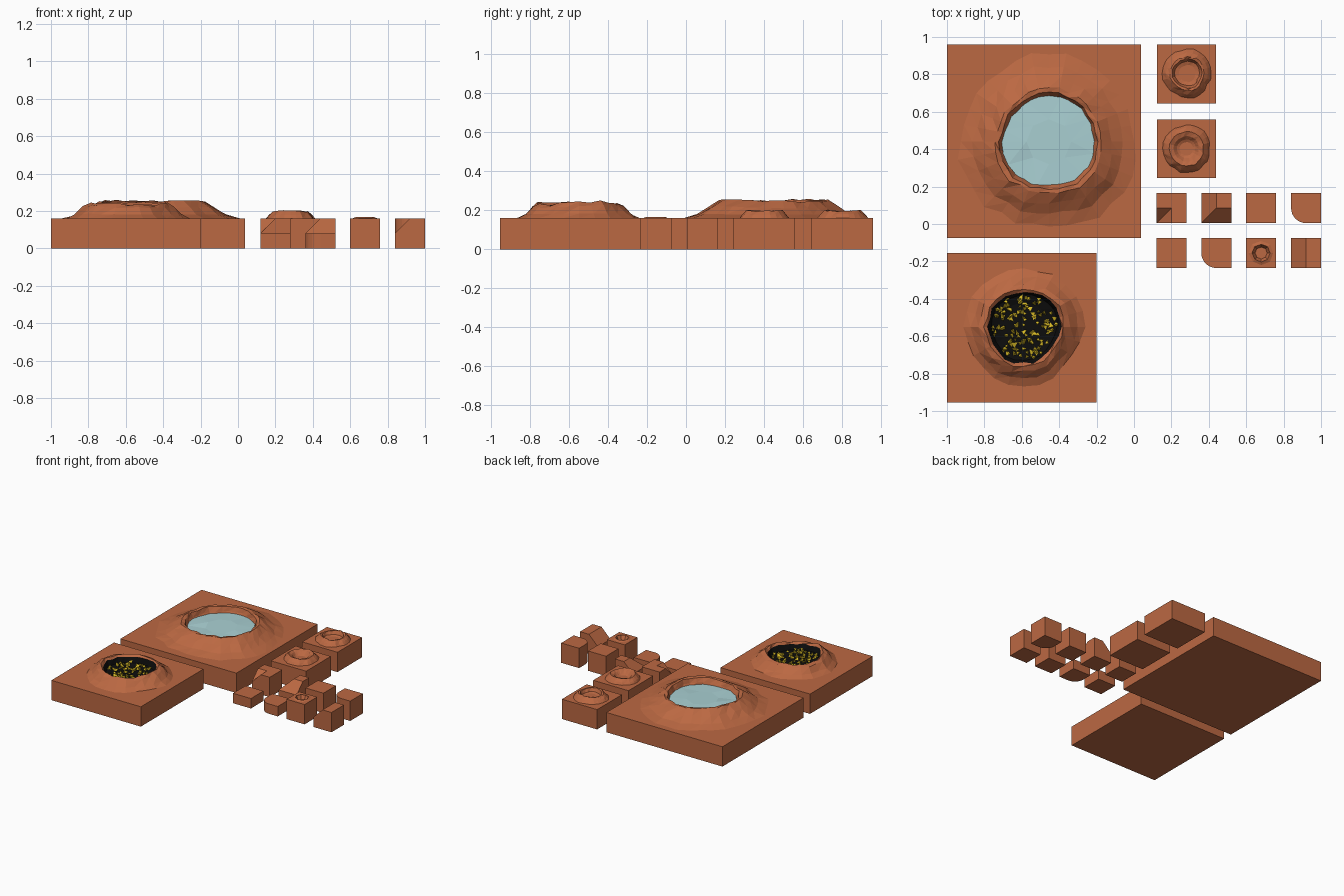
import bpy, bmesh, math, random
from mathutils import Matrix, Vector, Euler

if "Cube" in bpy.data.objects:
    bpy.data.objects.remove(bpy.data.objects["Cube"])

random.seed(7)
TOP = 0.16


def material(name, rgb):
    m = bpy.data.materials.new(name)
    m.diffuse_color = (*rgb, 1)
    m.use_nodes = True
    m.node_tree.nodes["Principled BSDF"].inputs["Base Color"].default_value = m.diffuse_color
    return m


SOIL = material("terracotta", (0.50, 0.14, 0.055))
WATER = material("pale_water", (0.40, 0.63, 0.65))
BLACK = material("black_rock", (0.004, 0.004, 0.004))
YELLOW = material("yellow_crystal", (0.70, 0.50, 0.02))


def finish(bm, name, mats, solid=True):
    # Drop the open outline to the ground and cap it
    if solid:
        rim = [e for e in bm.edges if e.is_boundary]
        new = bmesh.ops.extrude_edge_only(bm, edges=rim)["geom"]
        for v in new:
            if isinstance(v, bmesh.types.BMVert):
                v.co.z = 0
        bmesh.ops.contextual_create(
            bm, geom=[e for e in new if isinstance(e, bmesh.types.BMEdge) and e.is_boundary])
        bmesh.ops.recalc_face_normals(bm, faces=bm.faces)
    me = bpy.data.meshes.new(name)
    bm.to_mesh(me)
    bm.free()
    for m in mats:
        me.materials.append(m)
    ob = bpy.data.objects.new(name, me)
    bpy.context.collection.objects.link(ob)
    return ob


def crater_tile(name, centre, half, pit, rings, n, rough, mats=(SOIL,), inner_from=99):
    """Square tile whose top carries a crater; rings are (radius, height), outside in."""
    bm = bmesh.new()
    angles = [2 * math.pi * i / n for i in range(n)]
    ridge = [random.uniform(-1, 1) for _ in angles]
    phase = random.uniform(0, 6)
    loops = [[]]
    for a in angles:
        s = half / max(abs(math.cos(a)), abs(math.sin(a)))
        loops[0].append(bm.verts.new((centre[0] + s * math.cos(a), centre[1] + s * math.sin(a), TOP)))
    for k, (r, z) in enumerate(rings):
        loop = []
        for i, a in enumerate(angles):
            wave = 0.5 * math.sin(3 * a + phase) + 0.5 * ridge[i]
            rr = r * (1 + rough * (wave + random.uniform(-0.4, 0.4)))
            zz = z
            if k > 0 and z > TOP + 0.008:
                zz += (z - TOP) * rough * 2 * (0.6 * math.sin(2 * a + phase) + random.uniform(-0.6, 0.6))
            loop.append(bm.verts.new((pit[0] + rr * math.cos(a), pit[1] + rr * math.sin(a), zz)))
        loops.append(loop)
    for k in range(len(loops) - 1):
        for i in range(n):
            j = (i + 1) % n
            A, B, C, D = loops[k][i], loops[k][j], loops[k + 1][j], loops[k + 1][i]
            quads = [(A, B, C, D)] if k == 0 else [(A, B, C), (A, C, D)]
            for q in quads:
                bm.faces.new(q).material_index = 1 if k >= inner_from else 0
    mid = bm.verts.new((pit[0], pit[1], rings[-1][1]))
    for i in range(n):
        f = bm.faces.new((loops[-1][i], loops[-1][(i + 1) % n], mid))
        f.material_index = 1 if inner_from < 99 else 0
    return finish(bm, name, mats)


def sloped_block(name, x, y, height):
    """Cube whose top follows height(u, v) on a 3 x 3 grid."""
    bm = bmesh.new()
    g = [[bm.verts.new((x + .08 * i, y + .08 * j, height(min(i, 1), min(j, 1))))
          for j in range(3)] for i in range(3)]
    for i in range(2):
        for j in range(2):
            bm.faces.new((g[i][j], g[i + 1][j], g[i + 1][j + 1]))
            bm.faces.new((g[i][j], g[i + 1][j + 1], g[i][j + 1]))
    return finish(bm, name, (SOIL,))


def rounded_block(name, x, y, h):
    """Block with its front left corner rounded."""
    bm = bmesh.new()
    pts = [(x + .16, y), (x + .16, y + .16), (x, y + .16)]
    for i in range(9):
        a = math.pi + i * math.pi / 16
        pts.append((x + .08 + .08 * math.cos(a), y + .08 + .08 * math.sin(a)))
    bm.faces.new([bm.verts.new((*p, h)) for p in pts])
    return finish(bm, name, (SOIL,))


# Large crater with pool
crater_tile("large_crater_tile", (-.48, .4425), .5185, (-.455, .44),
            [(.47, .16), (.40, .180), (.345, .215), (.285, .250), (.262, .247), (.25, .215), (.235, .19)],
            32, .05)

# Water surface, slightly faceted
bm = bmesh.new()
outer = [bm.verts.new((-.455 + .253 * math.cos(i * math.pi / 12), .44 + .246 * math.sin(i * math.pi / 12), .206))
         for i in range(24)]
inner = [bm.verts.new((-.455 + .12 * math.cos(i * math.pi / 4), .44 + .12 * math.sin(i * math.pi / 4),
                       .206 + random.uniform(-.006, .008))) for i in range(8)]
for i in range(8):
    a, b = inner[i], inner[(i + 1) % 8]
    o = [outer[(3 * i + k) % 24] for k in range(4)]
    for tri in ((o[0], o[1], a), (o[1], o[2], a), (o[2], b, a), (o[2], o[3], b)):
        bm.faces.new(tri)
bm.faces.new(inner)
finish(bm, "pool_water", (WATER,), solid=False)

# Medium crater with black pit
crater_tile("crystal_crater_tile", (-.6, -.555), .4, (-.59, -.55),
            [(.315, .16), (.275, .182), (.235, .222), (.207, .238), (.192, .222), (.175, .18), (.13, .166)],
            24, .07, (SOIL, BLACK), 5)

# Yellow crystals scattered in the pit
bm = bmesh.new()
for i in range(125):
    a, r = random.uniform(0, 2 * math.pi), .175 * math.sqrt(random.random())
    z = .172 + max(0, r - .13) * .4
    size = random.uniform(.011, .02)
    rot = Euler([random.uniform(-.8, .8), random.uniform(-.8, .8), random.uniform(0, 6)]).to_matrix().to_4x4()
    loc = Matrix.Translation(Vector((-.59 + r * math.cos(a), -.55 + r * math.sin(a), z)))
    bmesh.ops.create_cone(bm, cap_ends=True, segments=3, radius1=size, radius2=0,
                          depth=size * 1.6, matrix=loc @ rot)
finish(bm, "yellow_crystals", (YELLOW,), solid=False)

# Small crater tiles
crater_tile("small_crater_tile_back", (.28, .8025), .1575, (.285, .805),
            [(.13, .16), (.11, .182), (.09, .198), (.078, .196), (.066, .172), (.045, .166)], 24, .07)
crater_tile("small_crater_tile_front", (.28, .4025), .1575, (.28, .402),
            [(.128, .16), (.115, .177), (.092, .199), (.068, .19), (.05, .172), (.036, .165)], 24, .05)

# Single cube with a tiny pit
crater_tile("pit_block", (.68, -.155), .08, (.68, -.155),
            [(.066, .16), (.048, .167), (.032, .135)], 8, .06)

# Back row of blocks
BACK, FRONT = .005, -.235
sloped_block("inner_corner_block", .12, BACK, lambda u, v: .08 + .08 * max(u, v))
sloped_block("outer_corner_block", .36, BACK, lambda u, v: .08 + .08 * min(u, v))
sloped_block("plain_block", .60, BACK, lambda u, v: TOP)
rounded_block("rounded_block", .84, BACK, TOP)

# Front row of blocks
sloped_block("half_block", .12, FRONT, lambda u, v: .08)
rounded_block("rounded_half_block", .36, FRONT, .08)
sloped_block("side_slope_block", .84, FRONT, lambda u, v: .08 + .08 * u)
